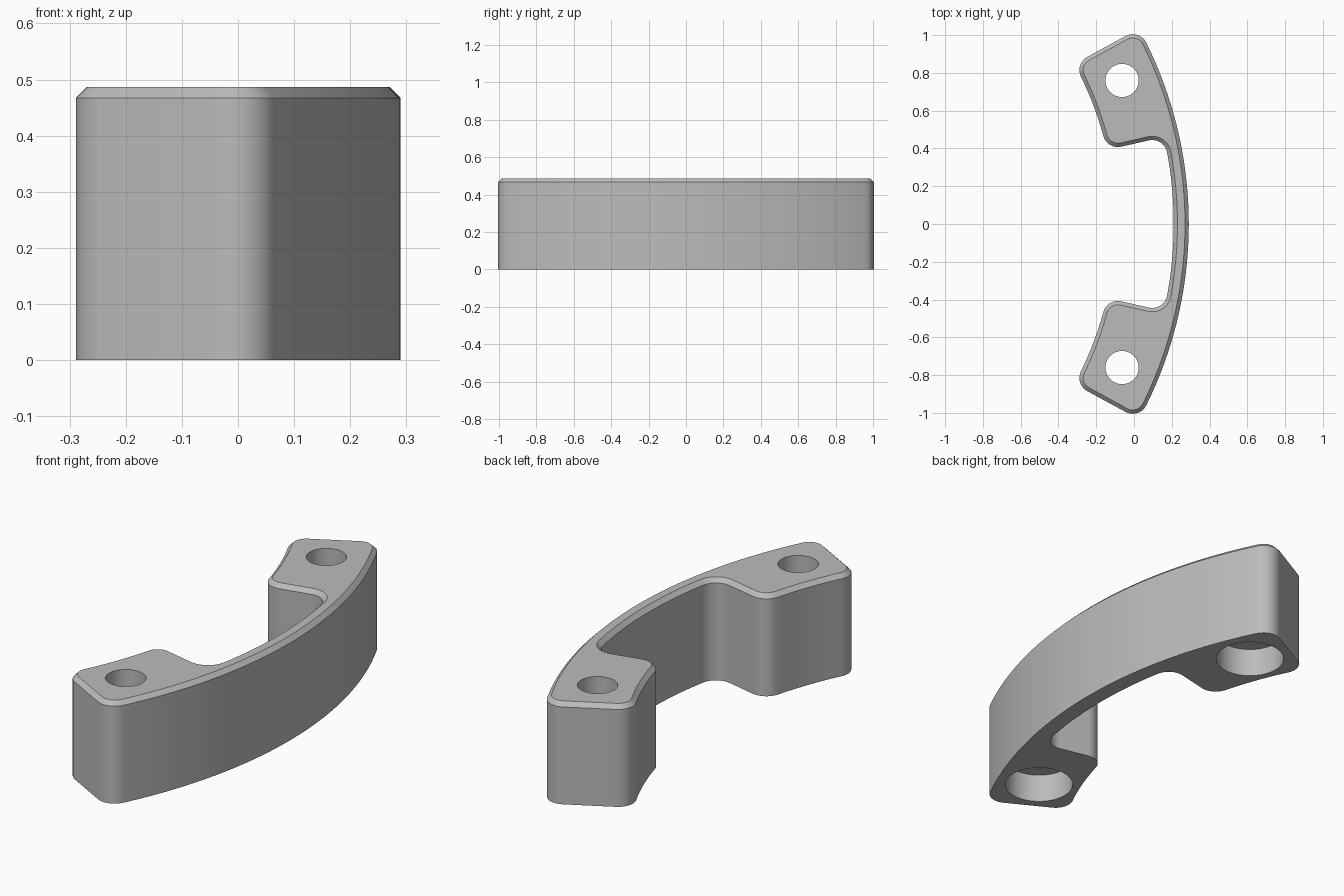
import bpy, bmesh
from math import radians, degrees, asin, cos, sin
from mathutils import Vector

cube = bpy.data.objects.get("Cube")
if cube:
    bpy.data.objects.remove(cube, do_unlink=True)

# Main dimensions: everything is concentric about one arc centre
CENTRE = Vector((-1.87, 0))
R_OUTER, R_INNER, R_PAD = 2.16, 2.08, 1.77
PAD_START, PAD_END = 12.8, 28.6
HEIGHT, CHAMFER, FILLET = 0.487, 0.02, 0.08
HOLE_POS, HOLE_R = Vector((-0.063, 0.76)), 0.088
BORE_R, BORE_DEPTH = 0.156, 0.14


def arc(centre, radius, start, end, steps):
    """Points along an arc, angles in degrees."""
    angles = [radians(start + (end - start) * i / steps) for i in range(steps + 1)]
    return [centre + radius * Vector((cos(a), sin(a))) for a in angles]


def corner(q, line, side):
    """Centre and angle of a fillet between an arc and a radial line."""
    angle = line + side * degrees(asin(FILLET / q))
    return arc(CENTRE, q, angle, angle, 1)[0], angle


def outline(inset):
    """Closed handle outline, moved inwards by inset."""
    tip, a = corner(R_OUTER - FILLET, PAD_END, -1)
    heel, b = corner(R_PAD + FILLET, PAD_END, -1)
    toe, c = corner(R_PAD + FILLET, PAD_START, 1)
    root, d = corner(R_INNER - FILLET, PAD_START, -1)
    r = FILLET - inset
    half = arc(CENTRE, R_OUTER - inset, 0, a, 24)[:-1]
    half += arc(tip, r, a, PAD_END + 90, 10)
    half += arc(heel, r, PAD_END + 90, b + 180, 10)
    half += arc(CENTRE, R_PAD + inset, b, c, 10)[1:-1]
    half += arc(toe, r, c + 180, PAD_START + 270, 10)
    half += arc(root, FILLET + inset, PAD_START + 90, d, 10)
    half += arc(CENTRE, R_INNER + inset, d, 0, 12)[1:]
    return half + [Vector((p.x, -p.y)) for p in reversed(half[1:-1])]


bm = bmesh.new()


def ring(points, z):
    verts = [bm.verts.new((p.x, p.y, z)) for p in points]
    edges = [bm.edges.new((v, verts[i - 1])) for i, v in enumerate(verts)]
    return verts, edges


def bridge(low, high):
    for i in range(len(low[0])):
        bm.faces.new((low[0][i - 1], low[0][i], high[0][i], high[0][i - 1]))


def cap(*rings):
    bmesh.ops.triangle_fill(bm, use_beauty=True, edges=[e for r in rings for e in r[1]])


# Outer wall with a chamfered top edge
base = ring(outline(0), 0)
shoulder = ring(outline(0), HEIGHT - CHAMFER)
top = ring(outline(CHAMFER), HEIGHT)
bridge(base, shoulder)
bridge(shoulder, top)

# Screw holes with a wider counterbore underneath
bottom_rings, top_rings = [base], [top]
for side in (1, -1):
    spot = Vector((HOLE_POS.x, side * HOLE_POS.y))
    wide, narrow = (arc(spot, r, 0, 360, 48)[:-1] for r in (BORE_R, HOLE_R))
    mouth, bore_end = ring(wide, 0), ring(wide, BORE_DEPTH)
    hole_start, hole_end = ring(narrow, BORE_DEPTH), ring(narrow, HEIGHT)
    bridge(mouth, bore_end)
    bridge(bore_end, hole_start)
    bridge(hole_start, hole_end)
    bottom_rings.append(mouth)
    top_rings.append(hole_end)

# Flat underside and top
cap(*bottom_rings)
cap(*top_rings)
bmesh.ops.recalc_face_normals(bm, faces=bm.faces)

mesh = bpy.data.meshes.new("curved_handle")
bm.to_mesh(mesh)
bm.free()
handle = bpy.data.objects.new("curved_handle", mesh)
bpy.context.collection.objects.link(handle)

# Single grey material
grey = bpy.data.materials.new("light_grey")
grey.use_nodes = True
colour = (0.5, 0.5, 0.5, 1)
grey.diffuse_color = colour
grey.node_tree.nodes["Principled BSDF"].inputs["Base Color"].default_value = colour
mesh.materials.append(grey)

# Smooth curved walls, crisp edges
bpy.ops.object.select_all(action="DESELECT")
handle.select_set(True)
bpy.context.view_layer.objects.active = handle
bpy.ops.object.shade_smooth_by_angle(angle=radians(30))
